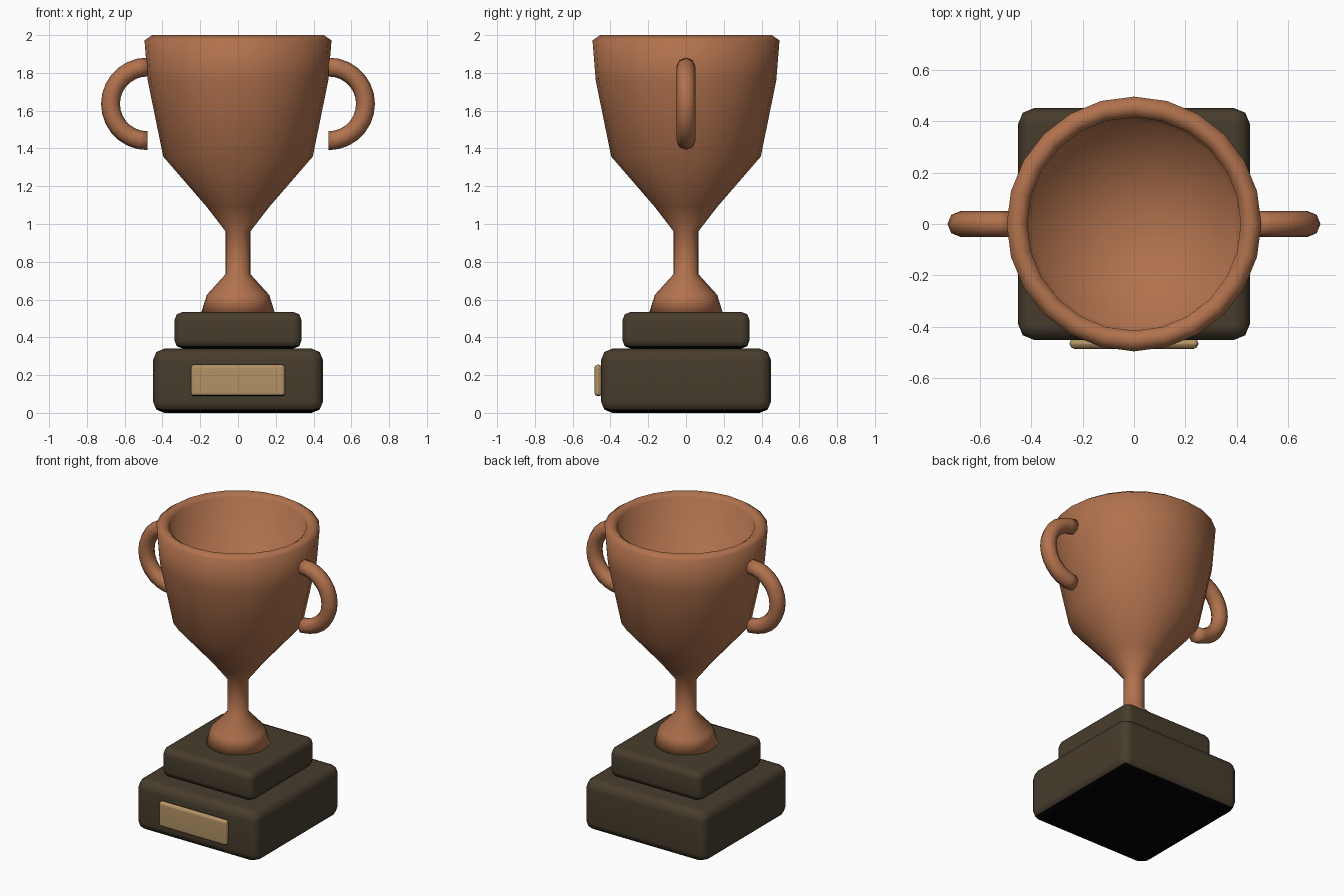
import bpy, bmesh, math
from mathutils import Matrix, Vector

cube = bpy.data.objects.get("Cube")
if cube:
    bpy.data.objects.remove(cube, do_unlink=True)


def material(name, rgb):
    m = bpy.data.materials.new(name)
    m.use_nodes = True
    m.diffuse_color = (*rgb, 1)
    m.node_tree.nodes["Principled BSDF"].inputs["Base Color"].default_value = (*rgb, 1)
    return m


BRONZE = material("bronze", (0.44, 0.168, 0.075))
DARK = material("dark wood", (0.063, 0.046, 0.026))
BRASS = material("pale brass", (0.45, 0.29, 0.13))
BLACK = material("black underside", (0, 0, 0))


def finish(name, bm, mats, angle):
    bmesh.ops.recalc_face_normals(bm, faces=bm.faces)
    mesh = bpy.data.meshes.new(name)
    bm.to_mesh(mesh)
    bm.free()
    for mat in mats:
        mesh.materials.append(mat)
    obj = bpy.data.objects.new(name, mesh)
    bpy.context.collection.objects.link(obj)
    bpy.ops.object.select_all(action='DESELECT')
    obj.select_set(True)
    bpy.context.view_layer.objects.active = obj
    bpy.ops.object.shade_smooth_by_angle(angle=math.radians(angle))
    return obj


def rounded_box(name, size, centre, bevel, mat):
    bm = bmesh.new()
    bmesh.ops.create_cube(bm, size=1, matrix=Matrix.Translation(centre) @ Matrix.Diagonal((*size, 1)))
    bmesh.ops.bevel(bm, geom=list(bm.edges), offset=bevel, segments=2, profile=0.5, affect='EDGES')
    # Underside and the lowest strip of the rounding are black
    bm.normal_update()
    for face in bm.faces:
        face.material_index = int(face.normal.z < -0.8)
    obj = finish(name, bm, [mat, BLACK], 60)
    obj.modifiers.new("flat panels", 'WEIGHTED_NORMAL').keep_sharp = True
    return obj


def lathe(name, profile, mat, sides=24):
    bm = bmesh.new()
    verts = [bm.verts.new((r, 0, z)) for r, z in profile]
    edges = [bm.edges.new(pair) for pair in zip(verts, verts[1:])]
    bmesh.ops.spin(bm, geom=verts + edges, axis=(0, 0, 1), cent=(0, 0, 0),
                   angle=math.tau, steps=sides, use_merge=False)
    bmesh.ops.remove_doubles(bm, verts=bm.verts, dist=0.0005)
    return finish(name, bm, [mat], 180)


def handle(name, side):
    # Octagonal tube swept through a half circle, with closed ends
    bm = bmesh.new()
    place = (Matrix.Translation((side * 0.48, 0, 1.636 + 0.195))
             @ Matrix.Rotation(math.pi / 2, 4, 'Y'))
    ring = bmesh.ops.create_circle(bm, segments=8, radius=0.05, matrix=place)["verts"]
    edges = list(bm.edges)
    end = bmesh.ops.spin(bm, geom=ring + edges, axis=(0, side, 0), cent=(side * 0.48, 0, 1.636),
                         angle=math.pi, steps=14)["geom_last"]
    bmesh.ops.contextual_create(bm, geom=edges)
    bmesh.ops.contextual_create(bm, geom=[g for g in end if isinstance(g, bmesh.types.BMEdge)])
    return finish(name, bm, [BRONZE], 180)


# Stepped plinth and name plate
rounded_box("lower_base", (0.9, 0.9, 0.34), Vector((0, 0, 0.17)), 0.06, DARK)
rounded_box("upper_base", (0.674, 0.674, 0.195), Vector((0, 0, 0.4375)), 0.045, DARK)
rounded_box("front_plate", (0.5, 0.04, 0.167), Vector((0, -0.465, 0.172)), 0.018, BRASS)

# Foot, stem and hollow bowl with a thick rounded lip, in one turned profile
lathe("cup", [(0, 0.53), (0.195, 0.53), (0.165, 0.625), (0.065, 0.735), (0.065, 0.96),
              (0.165, 1.09), (0.396, 1.357), (0.478, 1.76), (0.495, 1.972), (0.455, 2.0),
              (0.415, 1.972), (0.4, 1.5), (0, 1.46)], BRONZE)

# Side handles
handle("left_handle", 1)
handle("right_handle", -1)
